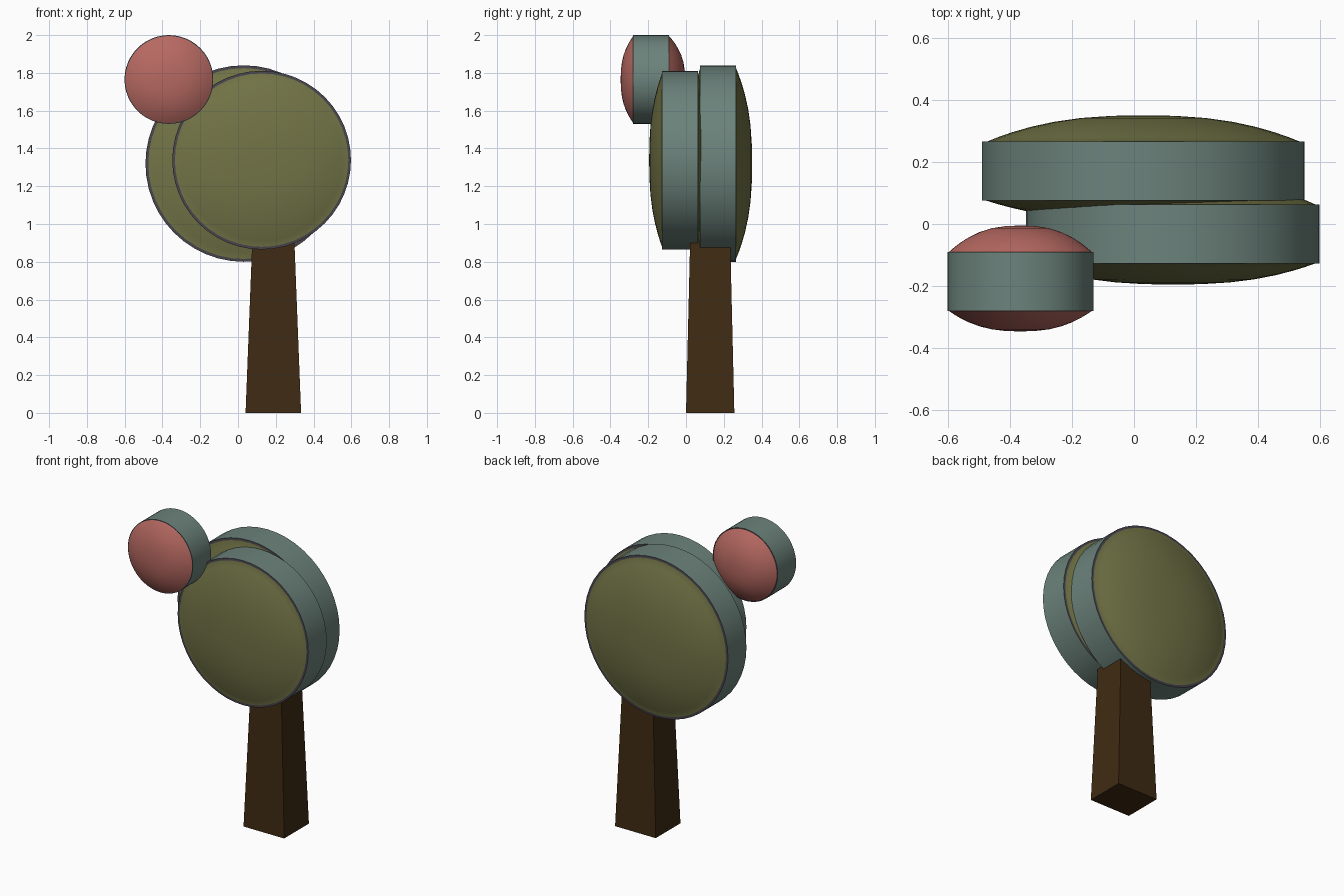
import bpy, bmesh, math

if "Cube" in bpy.data.objects:
    bpy.data.objects.remove(bpy.data.objects["Cube"])


def material(name, rgb):
    m = bpy.data.materials.new(name)
    m.diffuse_color = (*rgb, 1)
    m.use_nodes = True
    m.node_tree.nodes["Principled BSDF"].inputs["Base Color"].default_value = m.diffuse_color
    return m


OLIVE = material("olive leaf", (0.17, 0.175, 0.062))
TEAL = material("grey teal", (0.15, 0.225, 0.20))
RED = material("dusty red", (0.47, 0.14, 0.12))
DARK = material("dark rim", (0.065, 0.06, 0.075))
BROWN = material("dark bark", (0.05, 0.024, 0.0065))
SEG = 48


def domed_disc(name, x, z, r, y0, y1, rim, front_h, back_h, face_mat):
    """Short drum along y: teal side, thin dark rims, shallow domed faces."""
    R = r - rim
    steps = [0.0, 0.2, 0.4, 0.57, 0.72, 0.84, 0.93, 1.0]
    dome = lambda t: 1 - t ** 2.5
    front = [(R * t, y0 - front_h * dome(t)) for t in steps]
    back = [(R * t, y1 + back_h * dome(t)) for t in reversed(steps)]
    profile = front + [(r, y0), (r, y1)] + back
    bm = bmesh.new()
    rings = []
    for rad, y in profile:
        if rad == 0:
            rings.append([bm.verts.new((x, y, z))])
        else:
            rings.append([bm.verts.new((x + rad * math.cos(2 * math.pi * i / SEG), y,
                                        z + rad * math.sin(2 * math.pi * i / SEG)))
                          for i in range(SEG)])
    n = len(steps)
    for k in range(len(rings) - 1):
        a, b = rings[k], rings[k + 1]
        mat = 1 if k == n else 2 if k in (n - 1, n + 1) else 0
        for i in range(SEG):
            j = (i + 1) % SEG
            if len(a) == 1:
                vs = (a[0], b[i], b[j])
            elif len(b) == 1:
                vs = (a[i], b[0], a[j])
            else:
                vs = (a[i], b[i], b[j], a[j])
            bm.faces.new(vs).material_index = mat
    bmesh.ops.recalc_face_normals(bm, faces=bm.faces)
    me = bpy.data.meshes.new(name)
    bm.to_mesh(me)
    bm.free()
    for m in (face_mat, TEAL, DARK):
        me.materials.append(m)
    ob = bpy.data.objects.new(name, me)
    bpy.context.collection.objects.link(ob)
    bpy.ops.object.select_all(action='DESELECT')
    ob.select_set(True)
    bpy.context.view_layer.objects.active = ob
    bpy.ops.object.shade_smooth_by_angle(angle=math.radians(25))


# Foliage discs and fruit
domed_disc("back_foliage", 0.03, 1.32, 0.52, 0.075, 0.265, 0.015, 0.065, 0.085, OLIVE)
domed_disc("front_foliage", 0.125, 1.338, 0.473, -0.127, 0.063, 0.014, 0.068, 0.085, OLIVE)
domed_disc("fruit", -0.366, 1.765, 0.235, -0.28, -0.09, 0.005, 0.066, 0.085, RED)

# Tapered square trunk, its top hidden in the foliage
bpy.ops.mesh.primitive_cube_add(size=1)
trunk = bpy.context.object
trunk.name = "trunk"
for v in trunk.data.vertices:
    top = v.co.z > 0
    hx, hy = (0.108, 0.104) if top else (0.147, 0.128)
    v.co = (0.187 + math.copysign(hx, v.co.x), 0.128 + math.copysign(hy, v.co.y),
            1.0 if top else 0.0)
trunk.data.materials.append(BROWN)
